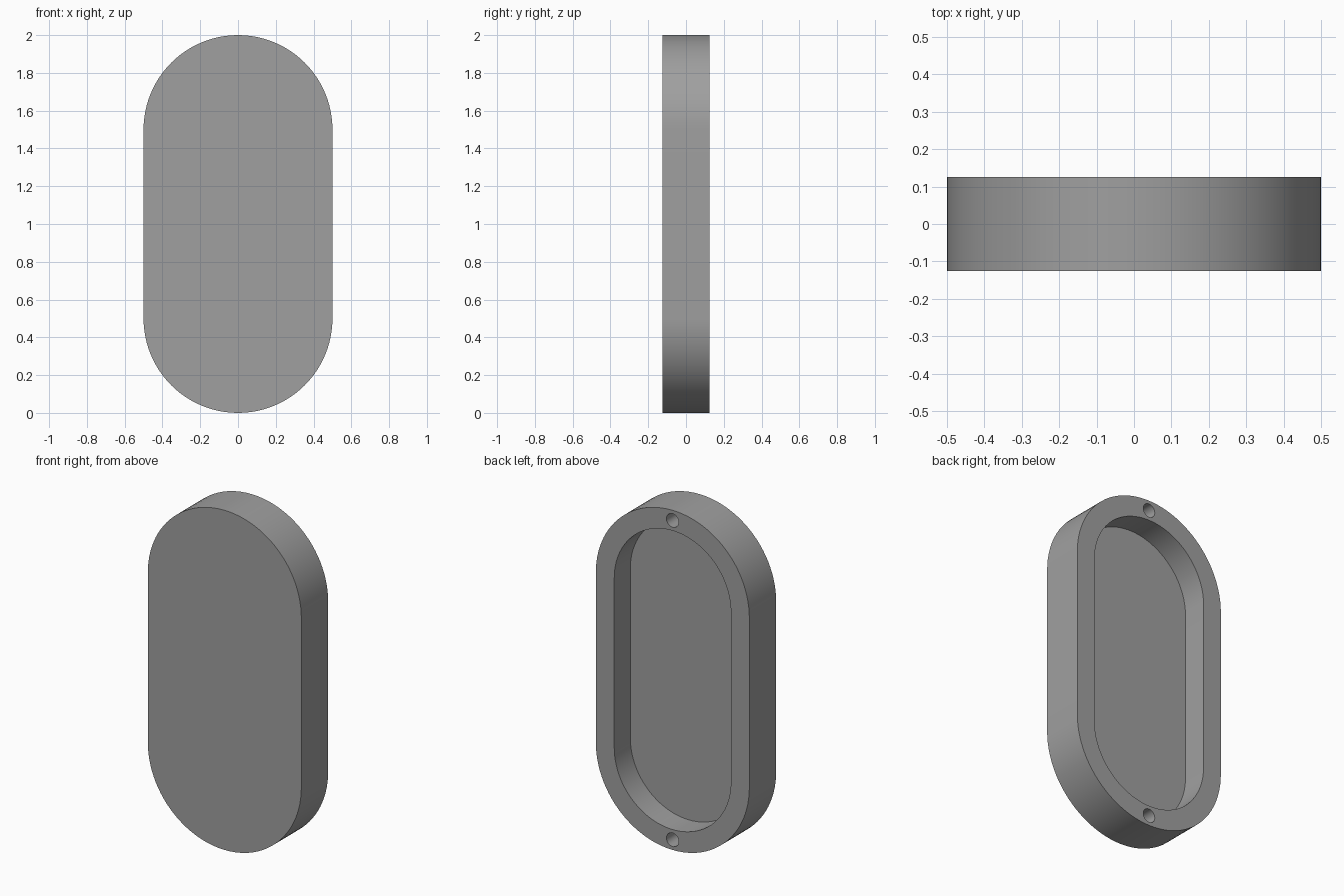
import bpy
import bmesh
import math

if "Cube" in bpy.data.objects:
    bpy.data.objects.remove(bpy.data.objects["Cube"])

DEPTH, POCKET = 0.25, 0.15
BACK = DEPTH / 2

grey = bpy.data.materials.new("mid grey")
grey.diffuse_color = (0.35, 0.35, 0.35, 1)
grey.use_nodes = True
grey.node_tree.nodes["Principled BSDF"].inputs["Base Color"].default_value = grey.diffuse_color


def stadium(radius, half_straight, segments=48):
    """Outline in x and z, rounded at the top and bottom, centred on z = 1."""
    points = []
    for centre, start in ((1 + half_straight, 0), (1 - half_straight, math.pi)):
        for i in range(segments + 1):
            a = start + math.pi * i / segments
            points.append((radius * math.cos(a), centre + radius * math.sin(a)))
    return points


def circle(radius, z, segments=32):
    steps = [2 * math.pi * i / segments for i in range(segments)]
    return [(radius * math.cos(a), z + radius * math.sin(a)) for a in steps]


def extrude(name, outline, y0, y1):
    bm = bmesh.new()
    face = bm.faces.new([bm.verts.new((x, y0, z)) for x, z in outline])
    out = bmesh.ops.extrude_face_region(bm, geom=[face])
    verts = [v for v in out["geom"] if isinstance(v, bmesh.types.BMVert)]
    bmesh.ops.translate(bm, verts=verts, vec=(0, y1 - y0, 0))
    bmesh.ops.recalc_face_normals(bm, faces=bm.faces)
    mesh = bpy.data.meshes.new(name)
    bm.to_mesh(mesh)
    bm.free()
    mesh.materials.append(grey)
    obj = bpy.data.objects.new(name, mesh)
    bpy.context.collection.objects.link(obj)
    return obj


# Rounded tray body, with its open side at the back
body = extrude("tray_body", stadium(0.5, 0.5), -BACK, BACK)

# Cutters for the wide pocket and the two small rim holes
floor = BACK - POCKET
cutters = [extrude("pocket_cutter", stadium(0.38, 0.5), floor, BACK + 0.1)]
for name, z in (("top_hole_cutter", 1.94), ("bottom_hole_cutter", 0.06)):
    cutters.append(extrude(name, circle(0.04, z), floor, BACK + 0.1))

bpy.context.view_layer.objects.active = body
body.select_set(True)
for cutter in cutters:
    cutter.hide_render = True
    cut = body.modifiers.new(cutter.name, "BOOLEAN")
    cut.operation = "DIFFERENCE"
    cut.solver = "EXACT"
    cut.object = cutter
    bpy.ops.object.modifier_apply(modifier=cut.name)
for cutter in cutters:
    bpy.data.objects.remove(cutter)

# Smooth curved walls with crisp rims
bpy.ops.object.shade_smooth_by_angle(angle=math.radians(30))
